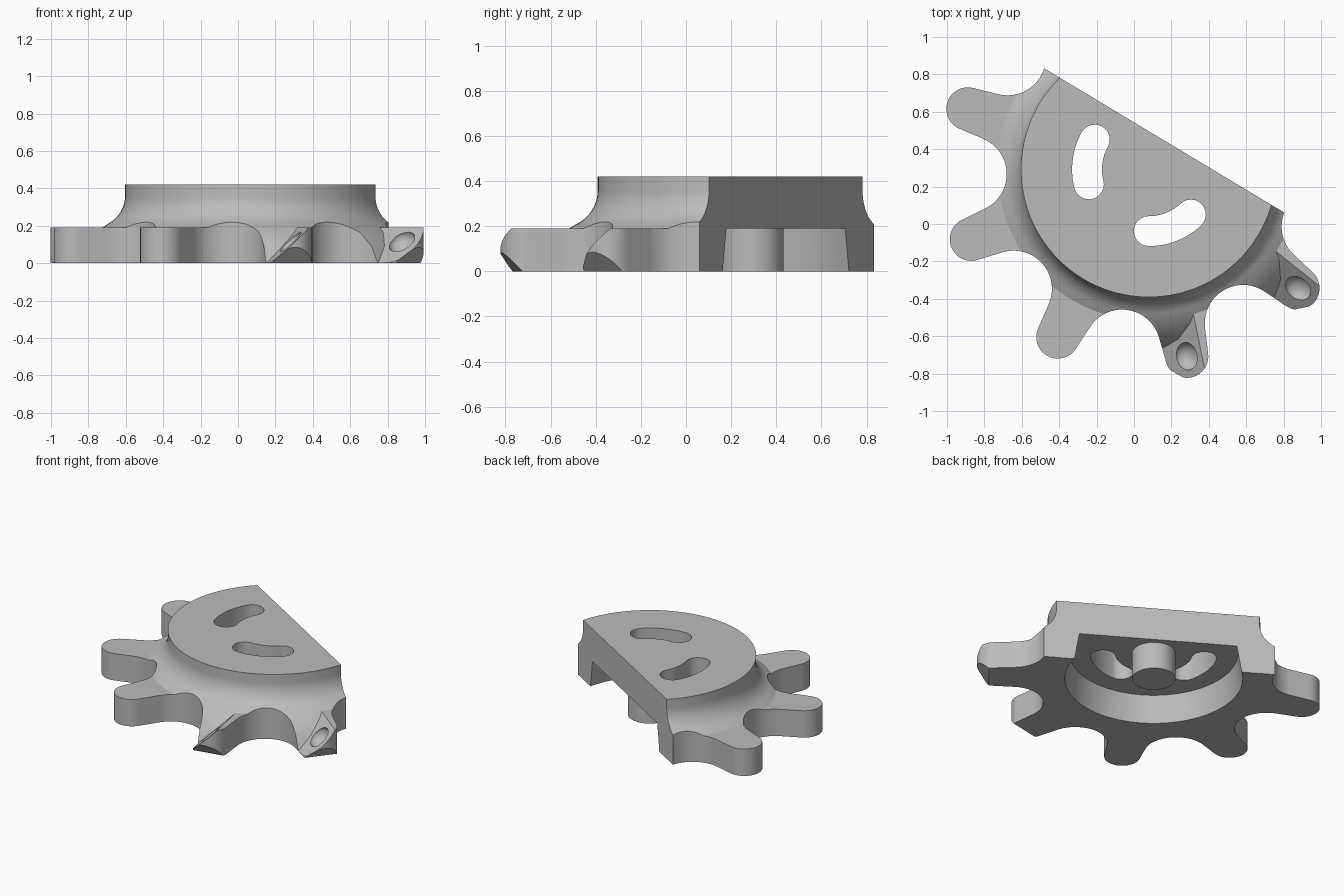
import bpy, bmesh
from math import sin, cos, radians
from mathutils import Matrix, Vector

cube = bpy.data.objects.get("Cube")
if cube:
    bpy.data.objects.remove(cube, do_unlink=True)

CX, CY = 0.079, 0.292        # hub axis
HEIGHT, GEAR_TOP = 0.42, 0.19
STEP = 40
TEETH = [161.5 + STEP * i for i in range(5)]
AXIS = Matrix.Translation((CX, CY, 0))


def make_object(name, bm, matrix):
    bm.transform(matrix)
    bmesh.ops.recalc_face_normals(bm, faces=bm.faces)
    mesh = bpy.data.meshes.new(name)
    bm.to_mesh(mesh)
    bm.free()
    obj = bpy.data.objects.new(name, mesh)
    bpy.context.collection.objects.link(obj)
    return obj


def prism(name, points, offset, matrix=AXIS):
    """Flat polygon pushed along an offset."""
    bm = bmesh.new()
    face = bm.faces.new([bm.verts.new(p) for p in points])
    new = bmesh.ops.extrude_face_region(bm, geom=[face], use_keep_orig=True)
    verts = [v for v in new["geom"] if isinstance(v, bmesh.types.BMVert)]
    bmesh.ops.translate(bm, verts=verts, vec=offset)
    return make_object(name, bm, matrix)


def lathe(name, profile, steps=120):
    """Closed (radius, z) profile turned around the hub axis."""
    bm = bmesh.new()
    verts = [bm.verts.new((r, 0, z)) for r, z in profile]
    edges = [bm.edges.new((verts[i - 1], verts[i])) for i in range(len(verts))
             if verts[i - 1].co.x + verts[i].co.x > 0]
    bmesh.ops.spin(bm, geom=verts + edges, cent=(0, 0, 0), axis=(0, 0, 1),
                   angle=radians(360), steps=steps)
    bmesh.ops.remove_doubles(bm, verts=bm.verts, dist=0.0001)
    return make_object(name, bm, AXIS)


def combine(target, tool, operation):
    """Apply a boolean and discard the tool."""
    mod = target.modifiers.new("cut", "BOOLEAN")
    mod.operation, mod.solver, mod.object = operation, "EXACT", tool
    tool.hide_render = True
    graph = bpy.context.evaluated_depsgraph_get()
    mesh = bpy.data.meshes.new_from_object(target.evaluated_get(graph))
    target.modifiers.clear()
    target.data = mesh
    bpy.data.objects.remove(tool, do_unlink=True)


def arc(center_r, center_deg, radius, start, end, count):
    """Arc points about a centre given in polar form, angles in degrees."""
    cx = center_r * cos(radians(center_deg))
    cy = center_r * sin(radians(center_deg))
    angles = [radians(start + (end - start) * i / count) for i in range(count + 1)]
    return [(cx + radius * cos(a), cy + radius * sin(a)) for a in angles]


# Blank disc for the teeth
wheel = lathe("toothed_half_wheel",
              [(0, -0.05), (1.3, -0.05), (1.3, GEAR_TOP), (0, GEAR_TOP)])

# Slanted tooth faces and undercut tips
for angle in TEETH:
    turn = AXIS @ Matrix.Rotation(radians(angle), 4, "Z")
    slope = prism("tooth_slope", [(0.79, -0.3, -0.171), (0.79, 0.08, GEAR_TOP),
                                  (0.79, 0.08, 0.3), (0.79, -0.3, 0.3)],
                  (0.7, 0, 0), turn)
    combine(wheel, slope, "DIFFERENCE")
    tip = prism("tip_undercut", [(0.971, -0.2, -0.1), (1.4, -0.2, -0.1),
                                 (1.4, -0.2, 0.3825)], (0, 0.4, 0), turn)
    combine(wheel, tip, "DIFFERENCE")

# Hub with a flared foot that blends into the teeth
flare = [(0.85 - 0.167 * cos(radians(a)), 0.36 - 0.167 * sin(radians(a)))
         for a in range(0, 66, 5)]
hub = lathe("hub", [(0, HEIGHT), (0.683, HEIGHT)] + flare
            + [(0.85, 0.165), (0.92, 0.09), (0.98, -0.05), (0, -0.05)])
combine(wheel, hub, "UNION")

# Wavy outline: round tips and round valleys
outline = []
for i in range(9):
    a = TEETH[0] + STEP * i
    outline += arc(1.02, a, 0.115, a - 85.5, a + 85.5, 20)
    outline += arc(0.965, a + 20, 0.205, a + 265.5, a + 134.5, 20)
combine(wheel, prism("outline", [(x, y, 0) for x, y in outline], (0, 0, 1)),
        "INTERSECT")

# Hollow underside around a central boss
combine(wheel, lathe("underside_hollow", [(0.14, -0.1), (0.587, -0.1),
                                          (0.54, GEAR_TOP), (0.14, GEAR_TOP)]),
        "DIFFERENCE")

# Two curved slots through the top
for start, end in ((151, 194), (270, 313)):
    slot = (arc(0, 0, 0.41, start, end, 16)
            + arc(0.33, end, 0.08, end, end + 180, 12)[1:-1]
            + arc(0, 0, 0.25, end, start, 16)
            + arc(0.33, start, 0.08, start + 180, start + 360, 12)[1:-1])
    combine(wheel, prism("slot", [(x, y, 0.1) for x, y in slot], (0, 0, 0.6)),
            "DIFFERENCE")

# Round dimples in the slanted faces
for angle in TEETH:
    bm = bmesh.new()
    bmesh.ops.create_uvsphere(bm, u_segments=32, v_segments=16, radius=0.075)
    place = (AXIS @ Matrix.Rotation(radians(angle), 4, "Z")
             @ Matrix.Translation((1.02, 0, 0.114))
             @ Matrix.Rotation(radians(43.5), 4, "X")
             @ Matrix.Diagonal((1, 1, 0.75, 1)))
    combine(wheel, make_object("dimple", bm, place), "DIFFERENCE")

# Straight cut across the wheel
along, outward = Vector((0.857, -0.515, 0)), Vector((0.515, 0.857, 0))
mid = outward * 0.175 - Vector((0, 0, 0.5))
combine(wheel, prism("straight_cut", [mid - along * 2, mid + along * 2,
                                      mid + along * 2 + outward * 2,
                                      mid - along * 2 + outward * 2], (0, 0, 2)),
        "DIFFERENCE")

# Plain grey finish
grey = bpy.data.materials.new("plain grey")
grey.use_nodes = True
colour = (0.5, 0.5, 0.5, 1)
grey.diffuse_color = colour
grey.node_tree.nodes["Principled BSDF"].inputs["Base Color"].default_value = colour
wheel.data.materials.clear()
wheel.data.materials.append(grey)
for face in wheel.data.polygons:
    face.material_index = 0

bpy.ops.object.select_all(action="DESELECT")
wheel.select_set(True)
bpy.context.view_layer.objects.active = wheel
bpy.ops.object.shade_smooth_by_angle(angle=radians(30))
